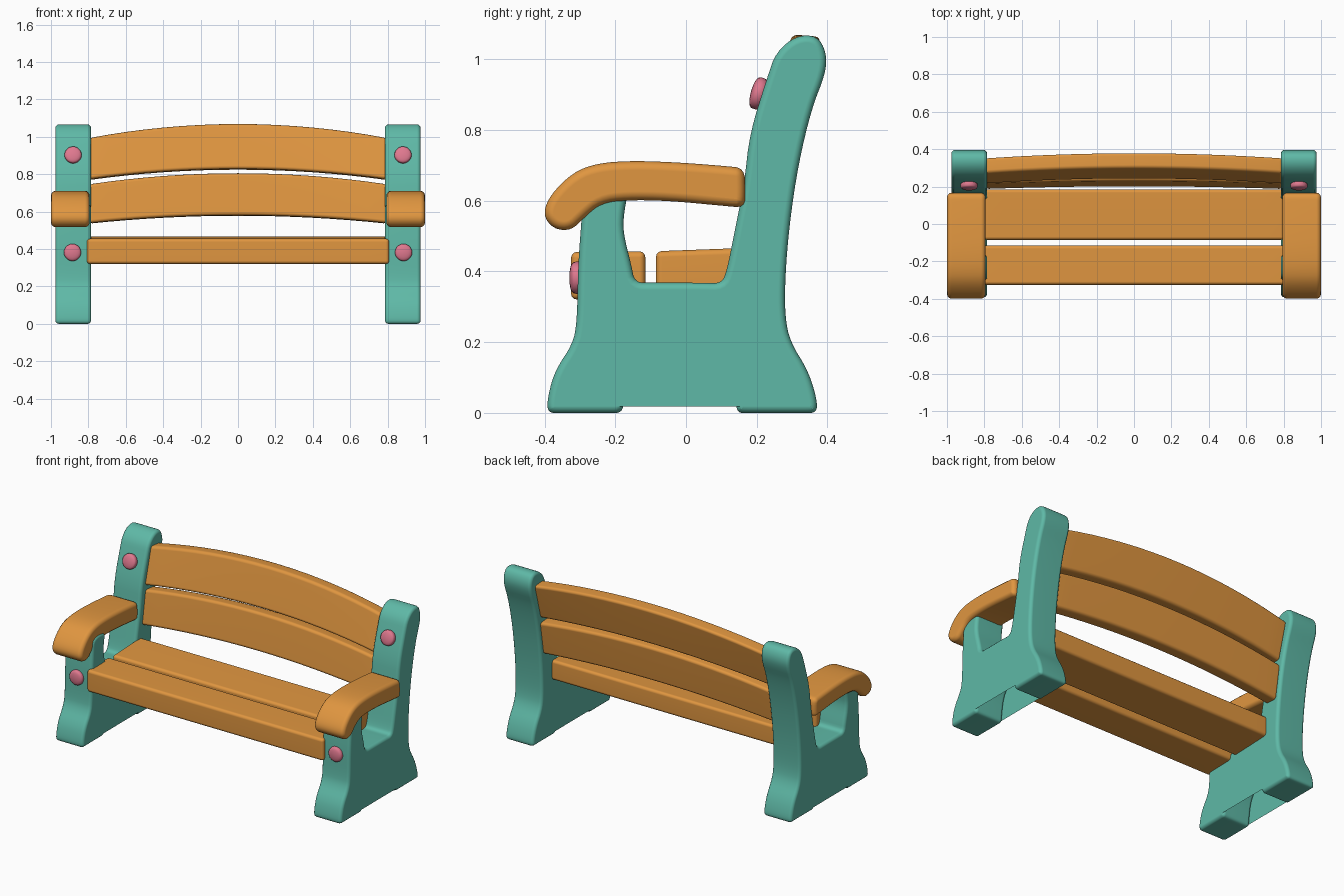
import bpy, bmesh, math

if "Cube" in bpy.data.objects:
    bpy.data.objects.remove(bpy.data.objects["Cube"])


def material(name, rgb):
    m = bpy.data.materials.new(name)
    m.diffuse_color = (*rgb, 1)
    m.use_nodes = True
    m.node_tree.nodes["Principled BSDF"].inputs["Base Color"].default_value = m.diffuse_color
    return m


TEAL = material("teal paint", (0.114, 0.485, 0.385))
WOOD = material("orange wood", (0.745, 0.305, 0.051))
PINK = material("pink bolt", (0.74, 0.19, 0.275))


def finish(bm, name, mat):
    bmesh.ops.recalc_face_normals(bm, faces=bm.faces[:])
    mesh = bpy.data.meshes.new(name)
    bm.to_mesh(mesh)
    bm.free()
    ob = bpy.data.objects.new(name, mesh)
    bpy.context.collection.objects.link(ob)
    mesh.materials.append(mat)
    bpy.ops.object.select_all(action='DESELECT')
    ob.select_set(True)
    bpy.context.view_layer.objects.active = ob
    bpy.ops.object.shade_smooth_by_angle(angle=math.radians(45))
    ob.modifiers.new("weighted normals", 'WEIGHTED_NORMAL').keep_sharp = True
    return ob


def soften(pts, rounds=2):
    """Corner cutting of a closed outline."""
    for _ in range(rounds):
        out = []
        for (a, b), (c, d) in zip(pts, pts[1:] + pts[:1]):
            out += [(a * .75 + c * .25, b * .75 + d * .25),
                    (a * .25 + c * .75, b * .25 + d * .75)]
        pts = out
    return pts


def bevel(bm, edges, width):
    bmesh.ops.bevel(bm, geom=edges, offset=width, segments=3, profile=0.5,
                    affect='EDGES', clamp_overlap=False)


def side_part(name, outline, x0, x1, width, mat):
    """Extrude a (y, z) outline across x and round both rims."""
    bm = bmesh.new()
    cap = bm.faces.new([bm.verts.new((x0, y, z)) for y, z in soften(outline)])
    ext = bmesh.ops.extrude_face_region(bm, geom=[cap], use_keep_orig=True)
    for v in ext["geom"]:
        if isinstance(v, bmesh.types.BMVert):
            v.co.x = x1
    rims = [e for e in bm.edges if abs(e.verts[0].co.x - e.verts[1].co.x) < 1e-5]
    bmesh.ops.recalc_face_normals(bm, faces=bm.faces[:])
    bevel(bm, rims, width)
    return finish(bm, name, mat)


def slat(name, half, section, rise=0.0, bow=0.0, top_extra=0.0, steps=16):
    """Sweep a four-corner (y, z) section along x, arched up and bowed back."""
    bm = bmesh.new()
    rings = []
    for i in range(steps + 1):
        t = 2 * i / steps - 1
        k = 1 - t * t
        rings.append([bm.verts.new((half * t, y + bow * k,
                                    z + (rise + (top_extra if j > 1 else 0)) * k))
                      for j, (y, z) in enumerate(section)])
    for a, b in zip(rings, rings[1:]):
        for j in range(4):
            n = (j + 1) % 4
            bm.faces.new((a[j], a[n], b[n], b[j]))
    bm.faces.new(rings[0])
    bm.faces.new(rings[-1])
    bmesh.ops.recalc_face_normals(bm, faces=bm.faces[:])
    bevel(bm, [e for e in bm.edges if e.calc_face_angle(0) > 0.7], 0.017)
    return finish(bm, name, WOOD)


def bolt(name, x, y, z, tilt):
    """Flattened dome facing forward."""
    ob_bm = bmesh.new()
    bmesh.ops.create_uvsphere(ob_bm, u_segments=20, v_segments=12, radius=1)
    for v in ob_bm.verts:
        a, b, c = v.co
        c = math.copysign(abs(c) ** 0.6, c)
        v.co = (0.046 * a, 0.022 * c, 0.046 * b)
    ob = finish(ob_bm, name, PINK)
    ob.location = (x, y, z)
    ob.rotation_euler.x = tilt


# Side frame: feet, arch, back post, seat notch and arm post
FRAME = [(-.393, 0), (-.35, 0), (-.22, 0), (-.18, 0), (-.175, .04), (-.165, .12),
         (-.14, .185), (-.08, .222), (.02, .224), (.09, .19), (.13, .13),
         (.143, .04), (.143, 0), (.18, 0), (.33, 0), (.37, 0), (.37, .04),
         (.345, .12), (.295, .2), (.28, .27), (.28, .38), (.292, .53), (.317, .7),
         (.355, .86), (.395, .96), (.397, 1.02), (.37, 1.067), (.31, 1.066),
         (.255, 1.02), (.23, .95), (.18, .79), (.165, .65), (.135, .5),
         (.115, .40), (.10, .366), (.05, .368), (-.09, .368), (-.145, .368),
         (-.155, .42), (-.178, .51), (-.175, .57), (-.16, .64), (-.29, .64),
         (-.295, .55), (-.305, .42), (-.308, .26), (-.32, .195), (-.37, .12),
         (-.39, .05)]
ARM = [(.165, .58), (.168, .63), (.165, .692), (.11, .698), (-.02, .708), (-.15, .713),
       (-.25, .706), (-.32, .68), (-.385, .615), (-.405, .56), (-.375, .52),
       (-.325, .515), (-.285, .555), (-.24, .592), (-.17, .602), (-.05, .6),
       (.11, .585)]

for s, side in ((1, "right"), (-1, "left")):
    side_part(side + "_side_frame", FRAME, s * .785, s * .977, 0.02, TEAL)
    side_part(side + "_armrest", ARM, s * .793, s * 1.0, 0.025, WOOD)
    bolt(side + "_upper_bolt", s * .882, .205, .903, -.27)
    bolt(side + "_lower_bolt", s * .885, -.308, .382, 0)

# Seat planks
slat("front_seat_plank", .808, [(-.325, .32), (-.115, .325), (-.115, .457), (-.325, .455)])
slat("rear_seat_plank", .80, [(-.085, .335), (.185, .345), (.185, .467), (-.085, .457)])

# Arched back planks
slat("upper_back_plank", .795, [(.213, .775), (.295, .768), (.355, .988), (.272, .995)],
     rise=.055, bow=.027, top_extra=.02)
slat("lower_back_plank", .795, [(.185, .54), (.268, .535), (.302, .74), (.218, .748)],
     rise=.042, bow=.014, top_extra=.017)
